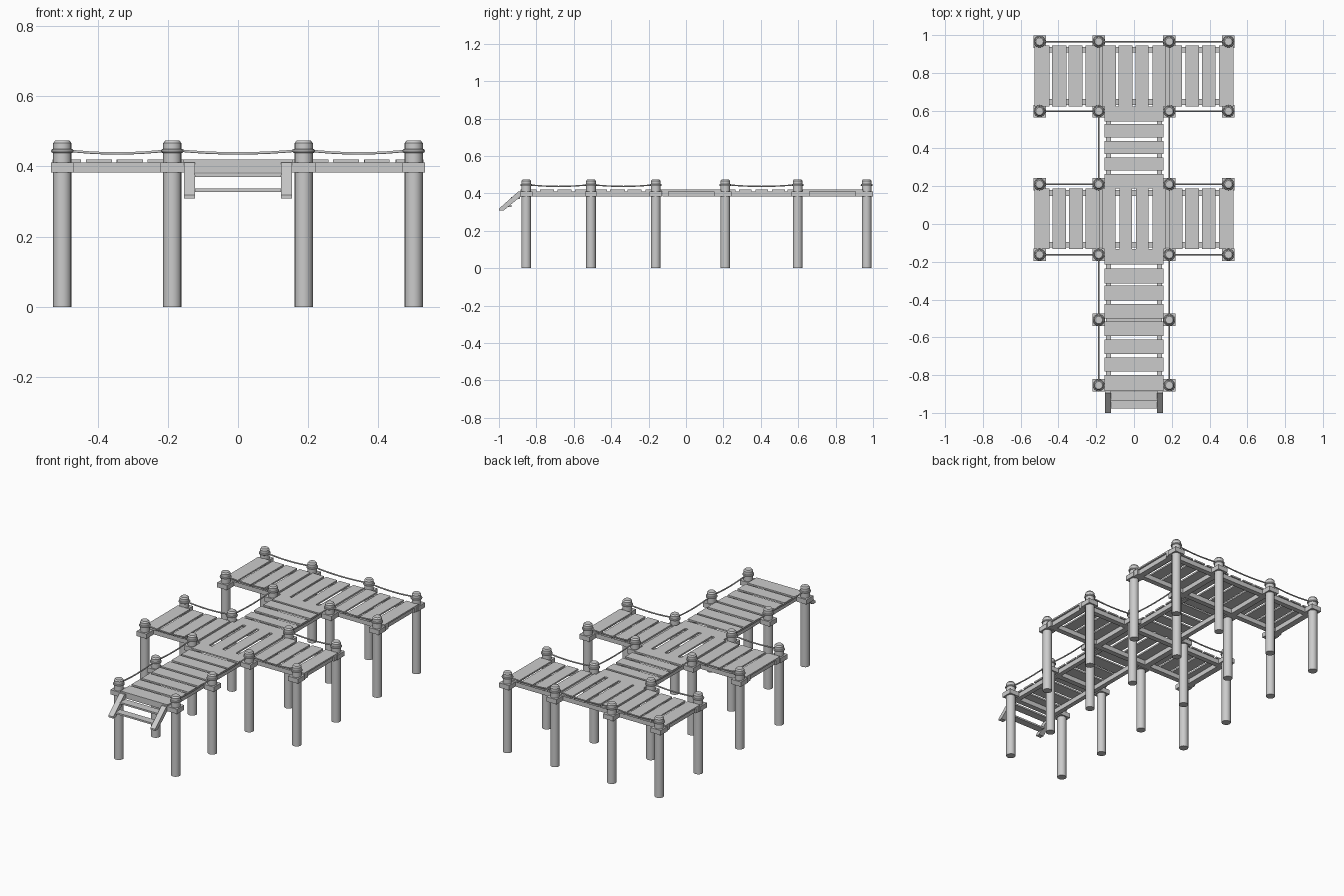
import bpy, bmesh, math, random
from mathutils import Matrix, Vector

random.seed(4)
if "Cube" in bpy.data.objects:
    bpy.data.objects.remove(bpy.data.objects["Cube"])

grey = bpy.data.materials.new("weathered_grey")
grey.use_nodes = True
colour = (0.6, 0.6, 0.6, 1)
grey.diffuse_color = colour
grey.node_tree.nodes["Principled BSDF"].inputs["Base Color"].default_value = colour

BEAM_LOW, BEAM_TOP, DECK_TOP, POST_TOP, ROPE_Z = 0.383, 0.411, 0.42, 0.474, 0.444
OUT, IN = 0.5, 0.187          # post columns
ROWS = [0.966, 0.597, 0.21, -0.162, -0.508, -0.854]
WIDE, NARROW = 0.528, 0.155   # deck half widths


def box(bm, x0, x1, y0, y1, z0, z1):
    size = Matrix.Diagonal((x1 - x0, y1 - y0, z1 - z0, 1))
    centre = Matrix.Translation(((x0 + x1) / 2, (y0 + y1) / 2, (z0 + z1) / 2))
    bmesh.ops.create_cube(bm, size=1, matrix=centre @ size)


def finish(bm, name):
    bmesh.ops.recalc_face_normals(bm, faces=bm.faces)
    mesh = bpy.data.meshes.new(name)
    bm.to_mesh(mesh)
    bm.free()
    mesh.materials.append(grey)
    obj = bpy.data.objects.new(name, mesh)
    bpy.context.collection.objects.link(obj)
    return obj


def smooth(obj):
    bpy.ops.object.select_all(action='DESELECT')
    obj.select_set(True)
    bpy.context.view_layer.objects.active = obj
    bpy.ops.object.shade_smooth_by_angle(angle=math.radians(35))


def lathe(bm, x, y, profile, closed=False, sides=16):
    rings = [[bm.verts.new((x + r * math.cos(math.tau * i / sides),
                            y + r * math.sin(math.tau * i / sides), z))
              for i in range(sides)] for r, z in profile]
    pairs = list(zip(rings, rings[1:]))
    if closed:
        pairs.append((rings[-1], rings[0]))
    else:
        bm.faces.new(rings[0][::-1])
        bm.faces.new(rings[-1])
    for a, b in pairs:
        for i in range(sides):
            j = (i + 1) % sides
            bm.faces.new((a[i], a[j], b[j], b[i]))


def planks(bm, start, end, count):
    """Yield the two edges of each board between start and end."""
    step = (end - start) / count
    cuts = [start + step * i for i in range(count + 1)]
    gaps = [0] + [random.uniform(0.006, 0.011) for _ in range(count - 1)] + [0]
    for i in range(count):
        yield cuts[i] + gaps[i], cuts[i + 1] - gaps[i + 1]


# Wide platforms: boards across, long beams and cross beams beneath
def platform(name, y0, y1):
    bm = bmesh.new()
    for a, b in planks(bm, -WIDE, WIDE, 12):
        box(bm, a, b, y0, y1, BEAM_TOP, DECK_TOP)
    finish(bm, name + "_boards")
    bm = bmesh.new()
    for a, b in ((y0 + 0.007, y0 + 0.038), (y1 - 0.038, y1 - 0.007)):
        box(bm, -WIDE, WIDE, a, b, BEAM_LOW, BEAM_TOP)
    for x in (-OUT, -0.178, 0.178, OUT):
        box(bm, x - 0.018, x + 0.018, y0 + 0.038, y1 - 0.038, BEAM_LOW, BEAM_TOP)
    finish(bm, name + "_beams")


# Narrow walkways: short boards on two side beams
def walkway(name, y0, y1, count, cross):
    bm = bmesh.new()
    for a, b in planks(bm, y0, y1, count):
        box(bm, -NARROW, NARROW, a, b, BEAM_TOP, DECK_TOP)
    finish(bm, name + "_boards")
    bm = bmesh.new()
    for a, b in ((-0.148, -0.121), (0.121, 0.148)):
        box(bm, a, b, y0, y1, BEAM_LOW, BEAM_TOP)
    for y in cross:
        box(bm, -0.121, 0.121, y - 0.016, y + 0.016, BEAM_LOW, BEAM_TOP)
    finish(bm, name + "_beams")


platform("back_platform", 0.623, 0.945)
platform("middle_platform", -0.132, 0.187)
walkway("back_walkway", 0.187, 0.623, 5, ())
walkway("front_walkway", -0.885, -0.132, 8, (-0.508, -0.866))

# Posts with square collars and rope bindings
spots = [(s * IN, y) for y in ROWS for s in (-1, 1)]
spots += [(s * OUT, y) for y in ROWS[:4] for s in (-1, 1)]
posts, collars, bindings = bmesh.new(), bmesh.new(), bmesh.new()
for x, y in spots:
    lathe(posts, x, y, [(0.026, 0), (0.026, POST_TOP - 0.008), (0.02, POST_TOP)])
    box(collars, x - 0.033, x + 0.033, y - 0.033, y + 0.033, BEAM_LOW, BEAM_TOP)
    ring = [(0.027 + 0.005 * math.cos(math.tau * k / 8),
             ROPE_Z + 0.006 * math.sin(math.tau * k / 8)) for k in range(8)]
    lathe(bindings, x, y, ring, closed=True)
smooth(finish(posts, "posts"))
finish(collars, "post_collars")
smooth(finish(bindings, "rope_bindings"))

# Sagging ropes between neighbouring posts
spans = [((-IN, ROWS[0]), (IN, ROWS[0]))]
for s in (-1, 1):
    spans += [((s * IN, y), (s * OUT, y)) for y in ROWS[:4]]
    spans += [((s * IN, ROWS[i]), (s * IN, ROWS[i + 1])) for i in (1, 3, 4)]
curve = bpy.data.curves.new("ropes", 'CURVE')
curve.dimensions = '3D'
curve.bevel_depth = 0.004
curve.bevel_resolution = 1
curve.materials.append(grey)
for start, end in spans:
    a, b = Vector((*start, ROPE_Z + 0.003)), Vector((*end, ROPE_Z + 0.003))
    line = curve.splines.new('POLY')
    line.points.add(8)
    for i, point in enumerate(line.points):
        t = i / 8
        p = a.lerp(b, t)
        p.z -= 0.04 * t * (1 - t)
        point.co = (*p, 1)
    line.use_smooth = True
bpy.context.collection.objects.link(bpy.data.objects.new("ropes", curve))

# Sloping steps at the front end
bm = bmesh.new()
side = [(-0.883, 0.411), (-0.883, 0.384), (-0.975, 0.308), (-1.0, 0.308), (-1.0, 0.318), (-0.895, 0.411)]
for a, b in ((-0.154, -0.122), (0.122, 0.154)):
    left = [bm.verts.new((a, y, z)) for y, z in side]
    right = [bm.verts.new((b, y, z)) for y, z in side]
    bm.faces.new(left)
    bm.faces.new(right[::-1])
    for i in range(len(side)):
        j = (i + 1) % len(side)
        bm.faces.new((left[i], right[i], right[j], left[j]))
finish(bm, "step_rails")
bm = bmesh.new()
for y0, y1, z in ((-0.935, -0.887, 0.375), (-0.978, -0.934, 0.332)):
    box(bm, -0.124, 0.124, y0, y1, z - 0.005, z + 0.005)
finish(bm, "step_treads")
